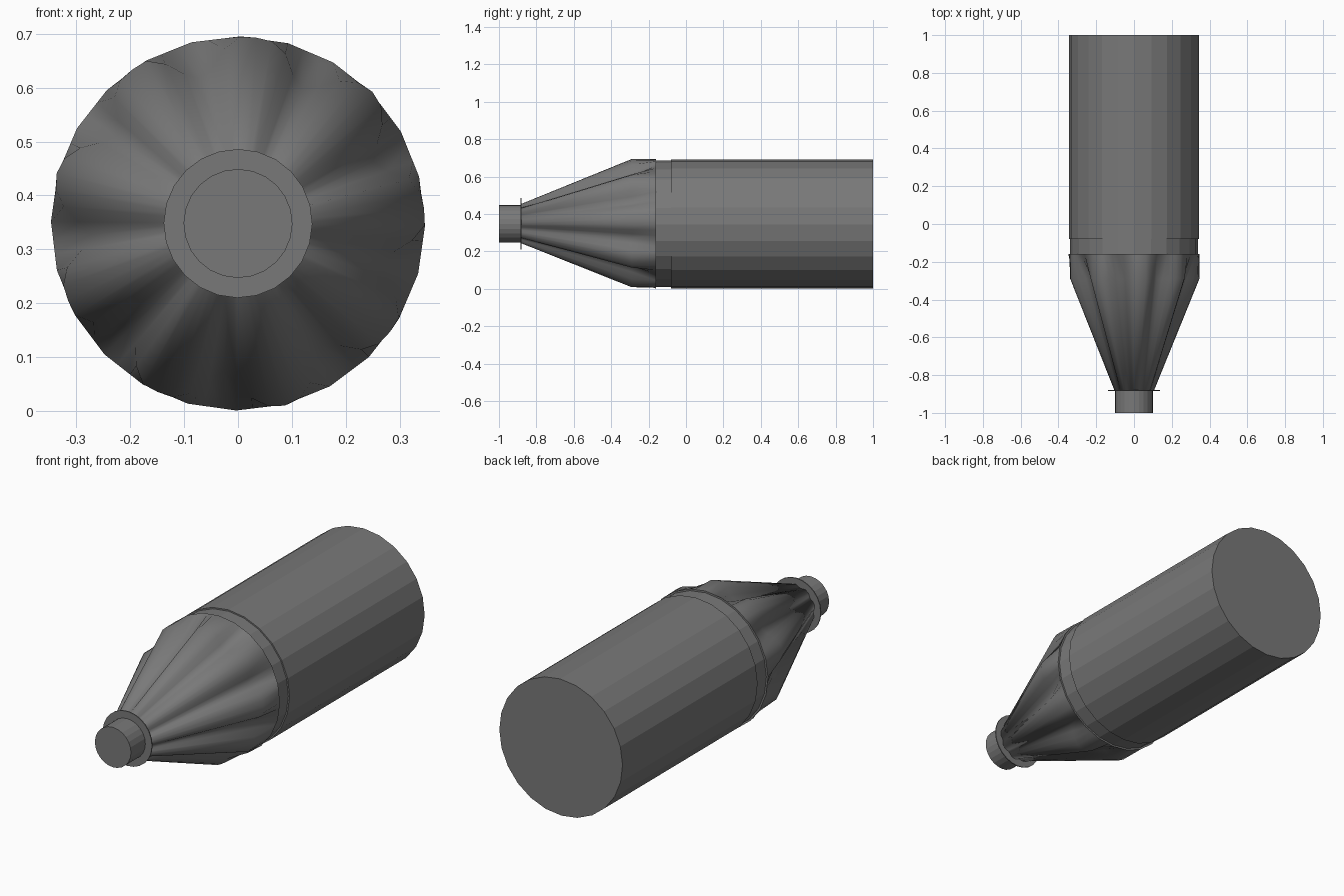
import bpy, bmesh
from math import sin, cos, pi, radians

if "Cube" in bpy.data.objects:
    bpy.data.objects.remove(bpy.data.objects["Cube"])

ZC = 0.348   # height of the long axis
N = 24       # sides of the round parts

grey = bpy.data.materials.new("dark_grey")
grey.diffuse_color = (0.19, 0.19, 0.19, 1)
grey.use_nodes = True
grey.node_tree.nodes["Principled BSDF"].inputs["Base Color"].default_value = grey.diffuse_color


def loft(name, rings, n=N, smooth=None):
    """Rings are (y, radius or list of n radii), joined along the y axis."""
    bm = bmesh.new()
    loops = []
    for y, r in rings:
        rr = r if isinstance(r, list) else [r] * n
        loops.append([bm.verts.new((rr[i] * cos(2 * pi * i / n - 0.01), y,
                                    ZC + rr[i] * sin(2 * pi * i / n - 0.01)))
                      for i in range(n)])
    for a, b in zip(loops, loops[1:]):
        for i in range(n):
            j = (i + 1) % n
            bm.faces.new((a[i], a[j], b[j], b[i]))
    bm.faces.new(loops[0])
    bm.faces.new(loops[-1])
    bmesh.ops.recalc_face_normals(bm, faces=bm.faces)
    me = bpy.data.meshes.new(name)
    bm.to_mesh(me)
    bm.free()
    me.materials.append(grey)
    ob = bpy.data.objects.new(name, me)
    bpy.context.collection.objects.link(ob)
    if smooth:
        bpy.ops.object.select_all(action='DESELECT')
        ob.select_set(True)
        bpy.context.view_layer.objects.active = ob
        bpy.ops.object.shade_smooth_by_angle(angle=radians(smooth))
    return ob


# Main cylinder with a slightly recessed collar at its front
loft("body", [(-0.16, 0.338), (-0.08, 0.338), (-0.08, 0.345), (1.0, 0.345)])

# Crimped cone: nine narrow folds, pleated between the tip and the round rim
M = 3 * N


def pleats(outer, depth):
    radii = []
    for i in range(M):
        fold = (0.5 + 0.5 * cos(9 * (2 * pi * i / M - radians(105)))) ** 1.7
        # points between the corners lie on the straight polygon sides
        side = cos(pi / N) / cos(pi / N - 2 * pi * (i % 3) / M)
        radii.append(outer * side - depth * fold)
    return radii


loft("crimped_neck", [(-0.88, pleats(0.107, 0.01)),
                      (-0.29, pleats(0.349, 0.07)),
                      (-0.16, pleats(0.347, 0))], n=M, smooth=80)

# Thin flange and closing plug at the tip
loft("flange", [(-0.885, 0.138), (-0.88, 0.138)])
loft("end_plug", [(-1.0, 0.101), (-0.88, 0.101)])
